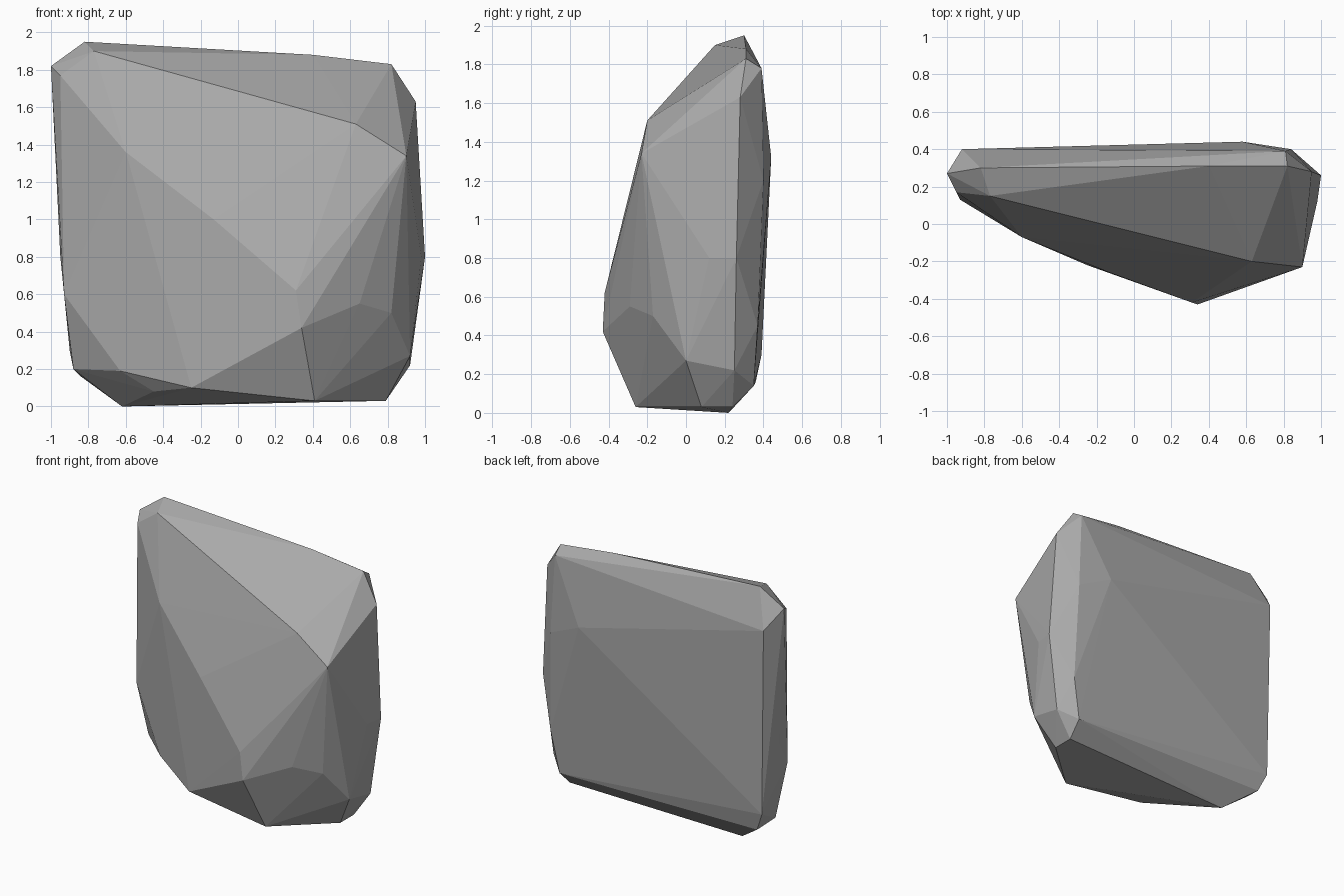
import bpy
import bmesh
from mathutils import Vector

if "Cube" in bpy.data.objects:
    bpy.data.objects.remove(bpy.data.objects["Cube"], do_unlink=True)


def make_material(name, value):
    """One flat grey, shown both in the viewport and in a render."""
    material = bpy.data.materials.new(name)
    material.use_nodes = True
    colour = (value, value, value, 1)
    material.diffuse_color = colour
    shader = material.node_tree.nodes["Principled BSDF"]
    shader.inputs["Base Color"].default_value = colour
    shader.inputs["Roughness"].default_value = 0.9
    return material


def make_boulder(name, corner_groups, material):
    """Wrap a faceted convex skin round the corner points (in hundredths)."""
    mesh = bpy.data.meshes.new(name)
    bm = bmesh.new()
    for group in corner_groups:
        for corner in group:
            bm.verts.new(Vector(corner) / 100)
    hull = bmesh.ops.convex_hull(bm, input=bm.verts[:])
    inner = [v for v in hull["geom_interior"] if isinstance(v, bmesh.types.BMVert)]
    bmesh.ops.delete(bm, geom=inner, context="VERTS")
    bmesh.ops.recalc_face_normals(bm, faces=bm.faces[:])
    for face in bm.faces:
        face.smooth = False
    bm.to_mesh(mesh)
    bm.free()
    mesh.materials.append(material)
    boulder = bpy.data.objects.new(name, mesh)
    bpy.context.collection.objects.link(boulder)
    return boulder


# Slanted crown: ridge, chipped left tip and sloping front rim
crown_ridge = [(-82, 30, 195), (40, 31, 188), (82, 31, 183)]
crown_left_tip = [(-100, 27, 182), (-95, 17, 177), (-77, 15, 190)]
crown_front_rim = [(63, -20, 151), (90, -23, 134)]

# Large front planes meeting in a low prow
front_crease = [(-60, -7, 136), (-13, -26, 100)]
front_prow = [(31, -42, 62), (34, -43, 42)]
front_lower_edge = [(-25, -22, 10), (65, -29, 55), (82, -17, 50)]

# Sides
model_left_side = [(95, 28, 163), (98, 12, 80), (100, 26, 80), (92, 0, 27), (92, 25, 22)]
model_right_side = [(-95, 26, 80), (-93, 13, 60), (-88, 20, 20), (-63, -2, 19)]

# Broad, gently bulging back slab
back_upper = [(-92, 40, 168), (81, 39, 178), (58, 44, 132), (84, 40, 120)]
back_lower = [(-90, 39, 30), (-84, 36, 16), (80, 35, 14), (86, 37, 45)]

# Narrow base
base = [(-62, 22, 0), (-45, -5, 8), (41, -26, 3), (79, 8, 3), (79, 24, 3)]

stone_grey = make_material("stone grey", 0.4)
make_boulder(
    "boulder",
    [
        crown_ridge, crown_left_tip, crown_front_rim,
        front_crease, front_prow, front_lower_edge,
        model_left_side, model_right_side,
        back_upper, back_lower, base,
    ],
    stone_grey,
)
